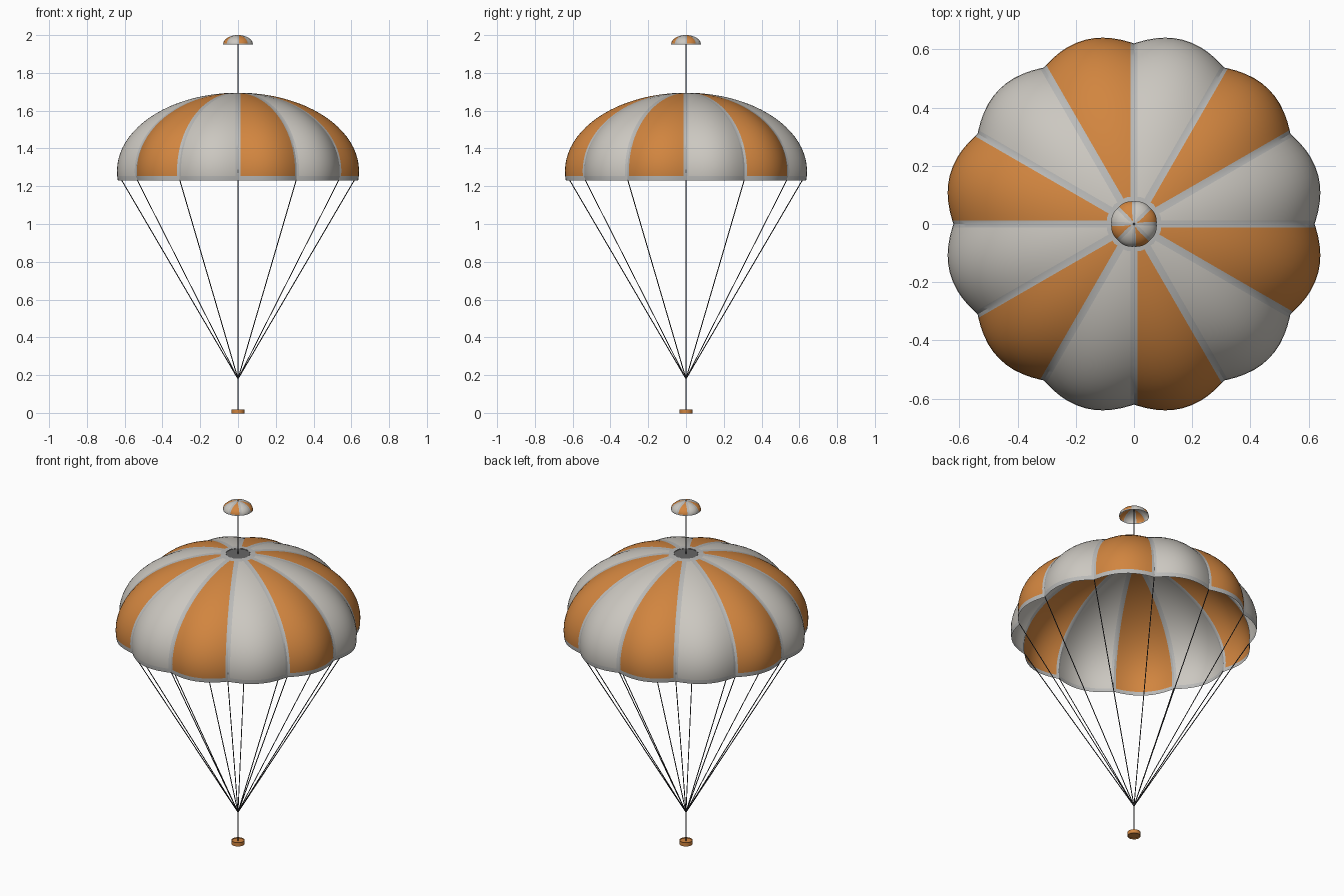
import bpy, bmesh, math
from mathutils import Vector

if "Cube" in bpy.data.objects:
    bpy.data.objects.remove(bpy.data.objects["Cube"])


def material(name, rgb):
    m = bpy.data.materials.new(name)
    m.diffuse_color = (*rgb, 1)
    m.use_nodes = True
    m.node_tree.nodes["Principled BSDF"].inputs["Base Color"].default_value = m.diffuse_color
    return m


PALE = material("pale grey cloth", (0.60, 0.575, 0.53))
ORANGE = material("orange cloth", (0.64, 0.235, 0.05))
TAPE = material("grey tape", (0.49, 0.49, 0.48))
CORD = material("dark cord", (0.04, 0.04, 0.045))
VENT = material("vent grey", (0.13, 0.13, 0.13))


def add_object(name, bm, mats, smooth=True):
    mesh = bpy.data.meshes.new(name)
    bm.to_mesh(mesh)
    bm.free()
    for m in mats:
        mesh.materials.append(m)
    ob = bpy.data.objects.new(name, mesh)
    bpy.context.collection.objects.link(ob)
    if smooth:
        mesh.shade_smooth()
        mesh.set_sharp_from_angle(angle=math.radians(30))
    return ob


def dome(name, gores, orange_parity, radius, bulge, z_mid, height, z_rim,
         r_vent, r_collar, hem, tape, rows=20, cols=10):
    """Elliptical cloth dome of bulging gores, with seam tape, hem and collar."""
    def angle_at_z(z):
        return math.asin((z - z_mid) / height)
    t0, t1 = angle_at_z(z_rim), angle_at_z(z_rim + hem)
    t2, t3 = math.acos(r_collar / radius), math.acos(r_vent / radius)
    ts = [t0] + [t1 + (t2 - t1) * i / rows for i in range(rows + 1)] + [t3]
    bm = bmesh.new()
    rings = []
    step = 2 * math.pi / gores
    for t in ts:
        r, z = radius * math.cos(t), z_mid + height * math.sin(t)
        edge = min(tape / r / step, 0.3)
        us = [0] + [edge + (1 - 2 * edge) * i / cols for i in range(cols + 1)]
        ring = []
        for g in range(gores):
            for u in us:
                a = (g + u) * step
                rr = r * (1 + bulge * math.sin(math.pi * u))
                ring.append(bm.verts.new((rr * math.cos(a), rr * math.sin(a), z)))
        rings.append(ring)
    per, n = cols + 2, len(rings[0])
    for j in range(len(rings) - 1):
        for i in range(n):
            k = (i + 1) % n
            f = bm.faces.new((rings[j][i], rings[j][k], rings[j + 1][k], rings[j + 1][i]))
            on_border = i % per in (0, per - 1) or j in (0, len(rings) - 2)
            orange = (i // per) % 2 == orange_parity
            f.material_index = 2 if on_border else int(orange)
    return add_object(name, bm, (PALE, ORANGE, TAPE))


def rod(bm, a, b, radius, sides=6):
    """Add a thin cylinder between two points."""
    a, b = Vector(a), Vector(b)
    d = b - a
    made = bmesh.ops.create_cone(bm, cap_ends=True, segments=sides, radius1=radius,
                                 radius2=radius, depth=d.length)["verts"]
    rot = d.to_track_quat('Z', 'Y')
    for v in made:
        v.co = rot @ v.co + (a + b) / 2


def disc(name, radius, z0, z1, mat, bevel=0):
    bm = bmesh.new()
    rod(bm, (0, 0, z0), (0, 0, z1), radius, 32)
    if bevel:
        rim = [e for e in bm.edges if abs(e.verts[0].co.z - e.verts[1].co.z) < 1e-5]
        bmesh.ops.bevel(bm, geom=rim, offset=bevel, segments=2, affect='EDGES')
    return add_object(name, bm, (mat,))


# Main canopy and the small pilot chute above it
dome("canopy", 12, 1, 0.621, 0.055, 1.28, 0.415, 1.23, 0.062, 0.09, 0.024, 0.012)
dome("pilot_chute", 8, 0, 0.078, 0.03, 1.952, 0.048, 1.95, 0.004, 0.012, 0.006, 0.006, 8, 4)

# Vent cover at the crown
disc("vent_cover", 0.063, 1.688, 1.692, VENT)

# Suspension lines from each seam to the joining point
bm = bmesh.new()
for i in range(12):
    a = i * math.pi / 6
    rod(bm, (0.616 * math.cos(a), 0.616 * math.sin(a), 1.232), (0, 0, 0.18), 0.0025)
add_object("suspension_lines", bm, (CORD,))

# Pilot line and the riser under the joining point
for name, z0, z1 in (("pilot_line", 1.69, 1.999), ("riser", 0.01, 0.185)):
    bm = bmesh.new()
    rod(bm, (0, 0, z0), (0, 0, z1), 0.003, 8)
    add_object(name, bm, (CORD,))

# Round attachment plate at the bottom
disc("attachment_plate", 0.035, 0, 0.014, ORANGE, 0.004)
